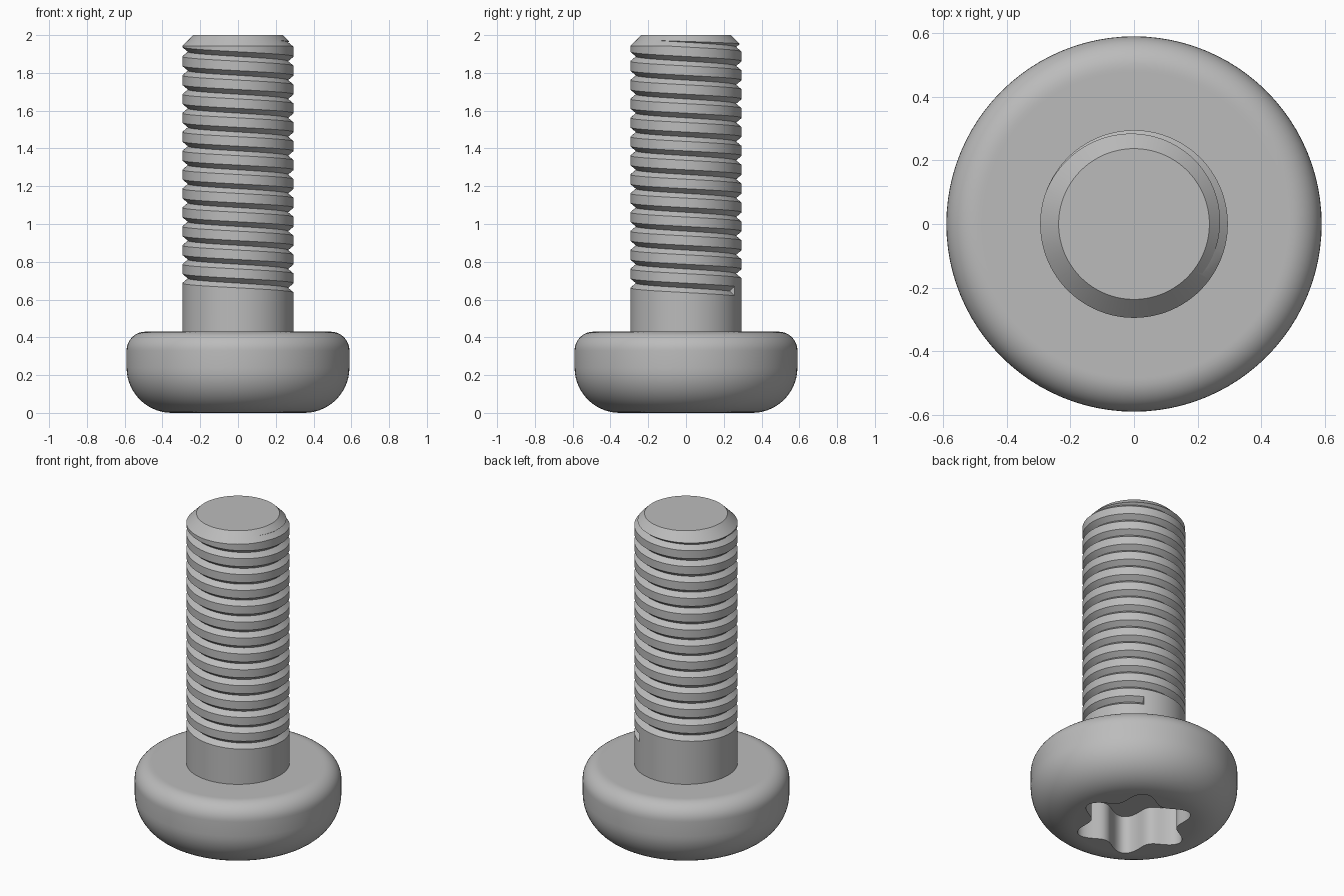
import bpy, bmesh, math

cube = bpy.data.objects.get("Cube")
if cube:
    bpy.data.objects.remove(cube, do_unlink=True)

# Single plain metal colour
GREY = (0.5, 0.5, 0.5, 1)
metal = bpy.data.materials.new("grey_metal")
metal.use_nodes = True
metal.diffuse_color = GREY
metal.node_tree.nodes["Principled BSDF"].inputs["Base Color"].default_value = GREY

SIDES = 96
SHANK_R = 0.295
HEAD_TOP = 0.43


def make_object(name, bm):
    bmesh.ops.recalc_face_normals(bm, faces=bm.faces)
    mesh = bpy.data.meshes.new(name)
    bm.to_mesh(mesh)
    bm.free()
    mesh.materials.append(metal)
    obj = bpy.data.objects.new(name, mesh)
    bpy.context.collection.objects.link(obj)
    return obj


def stack(name, rings):
    """Skin a list of closed point rings and cap both ends."""
    bm = bmesh.new()
    loops = [[bm.verts.new(p) for p in ring] for ring in rings]
    for low, high in zip(loops, loops[1:]):
        for i in range(len(low)):
            j = (i + 1) % len(low)
            bm.faces.new((low[i], low[j], high[j], high[i]))
    bm.faces.new(loops[0])
    bm.faces.new(loops[-1])
    return make_object(name, bm)


def ring(radius, z, sides, turn=0.0):
    """Closed ring; radius may be a number or a function of the angle."""
    pts = []
    for i in range(sides):
        a = 2 * math.pi * i / sides + turn
        r = radius(a) if callable(radius) else radius
        pts.append((r * math.cos(a), r * math.sin(a), z))
    return pts


def arc(cx, cz, r, start, end, steps):
    angles = [math.radians(start + (end - start) * i / steps) for i in range(steps + 1)]
    return [(cx + r * math.cos(a), cz + r * math.sin(a)) for a in angles]


def carve(obj, cutter, operation):
    cutter.hide_render = True
    mod = obj.modifiers.new("carve", "BOOLEAN")
    mod.operation = operation
    mod.solver = "EXACT"
    mod.object = cutter
    bpy.context.view_layer.objects.active = obj
    bpy.ops.object.modifier_apply(modifier=mod.name)
    bpy.data.objects.remove(cutter, do_unlink=True)


def smooth(obj):
    bpy.ops.object.select_all(action="DESELECT")
    obj.select_set(True)
    bpy.context.view_layer.objects.active = obj
    bpy.ops.object.shade_smooth_by_angle(angle=math.radians(30))


# Rounded pan head
profile = [(0.345, 0)] + arc(0.35, 0.24, 0.24, -90, 0, 14)
profile += arc(0.49, HEAD_TOP - 0.1, 0.1, 0, 90, 10)
profile += [(0.48, HEAD_TOP), (0.25, HEAD_TOP)]
head = stack("head", [ring(r, z, SIDES) for r, z in profile])


# Six-lobed drive socket in the underside
def lobes(a):
    return 0.247 + 0.093 * ((1 + math.cos(6 * a)) / 2) ** 1.15


socket = stack("socket_cutter", [ring(lobes, z, 144) for z in (-0.1, 0.24)])
carve(head, socket, "DIFFERENCE")
smooth(head)

# Shank with a helical V-groove, one strip of (low, root, high) points
PITCH, HALF, DEPTH, TURNS = 0.1, 0.025, 0.03, 15
START_Z, START_ANGLE = 0.645, math.radians(61)
last = SIDES * TURNS
bm = bmesh.new()


def point(step, r, z):
    a = START_ANGLE - 2 * math.pi * step / SIDES
    return bm.verts.new((r * math.cos(a), r * math.sin(a), z))


low, root, high = [], [], []
for t in range(last + 1):
    z = START_Z + PITCH * t / SIDES
    low.append(point(t, SHANK_R, z - HALF))
    root.append(point(t, SHANK_R - DEPTH, z))
    high.append(point(t, SHANK_R, z + HALF))
base = [point(j, SHANK_R, HEAD_TOP - 0.03) for j in range(SIDES)]
top = [point(j, SHANK_R, 2.2) for j in range(SIDES)]

# Groove flanks and the lands between turns
for t in range(last):
    bm.faces.new((low[t], low[t + 1], root[t + 1], root[t]))
    bm.faces.new((root[t], root[t + 1], high[t + 1], high[t]))
    if t < last - SIDES:
        n = t + SIDES
        bm.faces.new((high[t], high[t + 1], low[n + 1], low[n]))

# Plain collar below the groove and closing band above it
for j in range(SIDES):
    k = (j + 1) % SIDES
    s = last - SIDES + j
    collar = [base[j], base[k], low[j + 1], low[j]]
    band = [high[s], high[s + 1], top[k], top[j]]
    if k == 0:
        collar[2:2] = [low[0], high[0]]
    if j == 0:
        band += [high[last], low[last]]
    bm.faces.new(collar)
    bm.faces.new(band)
for end in (0, last):
    bm.faces.new((low[end], root[end], high[end]))
bm.faces.new(base)
bm.faces.new(top)
shank = make_object("threaded_shank", bm)

# Trim the tip to a flat end with a 45 degree chamfer
tip_profile = [(0.6, 0.2), (0.6, 1.637), (0.237, 2.0)]
tip = stack("tip_cutter", [ring(r, z, 128, 0.013) for r, z in tip_profile])
carve(shank, tip, "INTERSECT")
smooth(shank)
